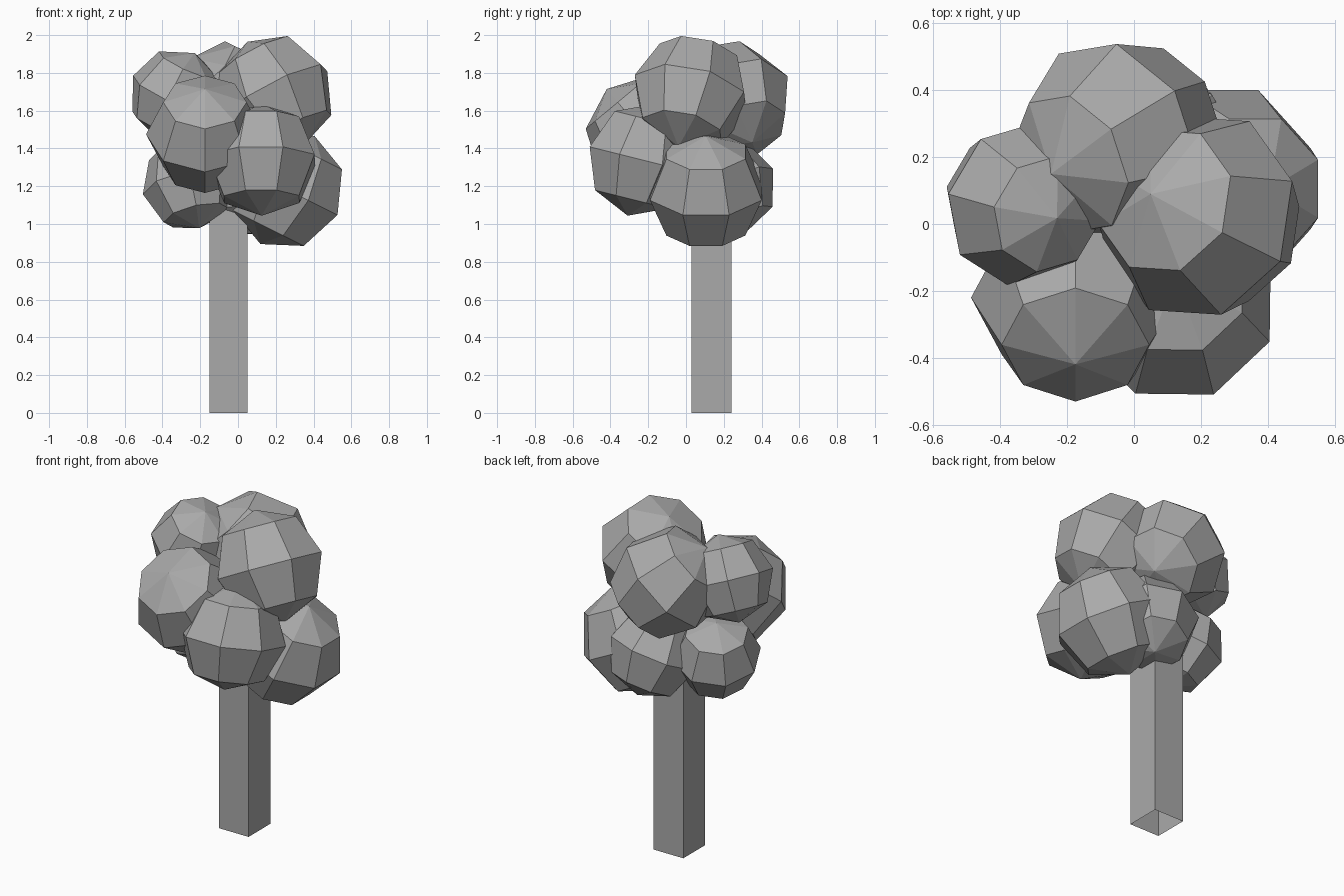
import bpy
import bmesh
from mathutils import Matrix, Vector

cube = bpy.data.objects.get("Cube")
if cube:
    bpy.data.objects.remove(cube, do_unlink=True)

# One plain grey for the whole tree
grey = bpy.data.materials.new("plain_grey")
grey.use_nodes = True
colour = (0.4, 0.4, 0.4, 1)
grey.diffuse_color = colour
shader = next(n for n in grey.node_tree.nodes if n.type == "BSDF_PRINCIPLED")
shader.inputs["Base Color"].default_value = colour


def add_object(name, bm):
    mesh = bpy.data.meshes.new(name)
    bm.to_mesh(mesh)
    bm.free()
    mesh.materials.append(grey)
    obj = bpy.data.objects.new(name, mesh)
    bpy.context.collection.objects.link(obj)
    return obj


def foliage(name, centre, radius, pole, corner):
    """Faceted ball whose pole and one meridian point in given directions."""
    z = Vector(pole).normalized()
    x = Vector(corner)
    x = (x - z * x.dot(z)).normalized()
    turn = Matrix((x, z.cross(x), z)).transposed().to_4x4()
    bm = bmesh.new()
    bmesh.ops.create_uvsphere(bm, u_segments=8, v_segments=4, radius=radius,
                              matrix=Matrix.Translation(centre) @ turn)
    add_object(name, bm)


# Square trunk, open at the bottom
bm = bmesh.new()
bmesh.ops.create_cube(bm, size=1)
bottom = [f for f in bm.faces if f.normal.z < -0.5]
bmesh.ops.delete(bm, geom=bottom, context="FACES_ONLY")
bmesh.ops.scale(bm, vec=(0.2, 0.21, 1.3), verts=bm.verts)
bmesh.ops.translate(bm, vec=(-0.05, 0.135, 0.65), verts=bm.verts)
add_object("trunk", bm)

# Upper foliage
foliage("foliage_top", (0.195, 0.025, 1.687), 0.32, (-0.45, 0.2, 0.86), (0.09, 0.11, 0.26))
foliage("foliage_upper_back", (-0.05, 0.25, 1.655), 0.315, (-0.63, -0.32, 0.71), (0, 0.045, 0.305))
foliage("foliage_upper_right", (-0.33, 0.06, 1.68), 0.25, (0.4, -0.17, 0.9), (-0.23, 0.03, 0.11))
foliage("foliage_front", (-0.175, -0.22, 1.475), 0.312, (0, -0.64, 0.77), (0, 0, 1))

# Lower foliage
foliage("foliage_lower_front", (0.125, -0.235, 1.34), 0.305, (0, 0.25, 1), (0.36, -0.93, 0))
foliage("foliage_lower_left", (0.262, 0.105, 1.18), 0.32, (0.5, 0, 1), (0.89, -0.41, -0.45))
foliage("foliage_lower_right", (-0.26, 0.08, 1.21), 0.25, (-0.22, 0.3, 0.93), (1, 0, 0))
foliage("foliage_lower_back", (0.06, 0.21, 1.195), 0.27, (-0.2, -0.41, 1), (0, 1, 0))
